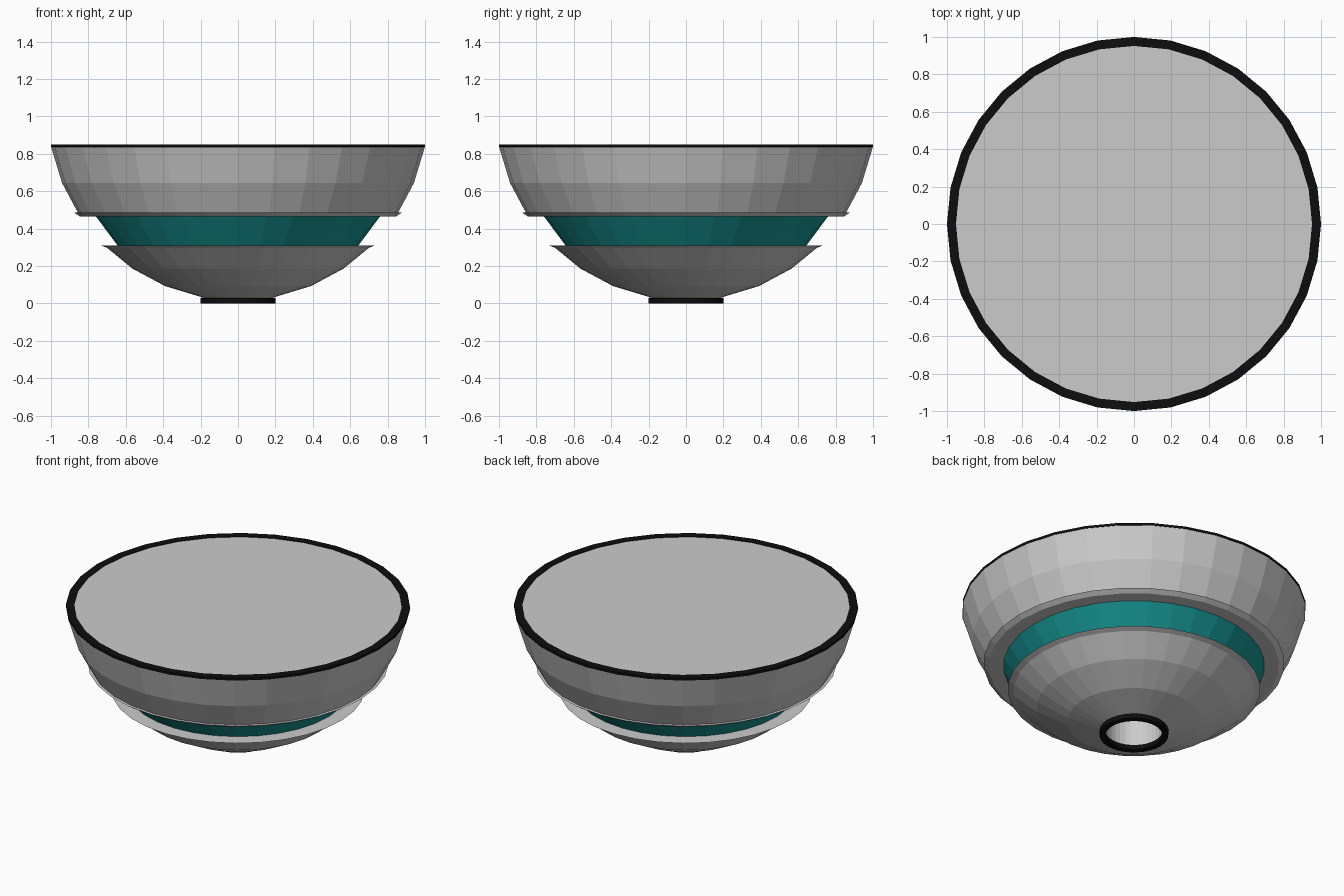
import bpy, bmesh
from math import sin, cos, pi

if "Cube" in bpy.data.objects:
    bpy.data.objects.remove(bpy.data.objects["Cube"])

SIDES = 32
R, LIFT = 1.018, 0.015   # sphere that the bowl is cut from


def material(name, rgb):
    m = bpy.data.materials.new(name)
    m.diffuse_color = (*rgb, 1)
    m.use_nodes = True
    m.node_tree.nodes["Principled BSDF"].inputs["Base Color"].default_value = m.diffuse_color
    return m


def lathe(name, profile, mat=None, closed=False):
    """Revolve (radius, z) points around z; radius 0 gives a pole."""
    bm = bmesh.new()
    rings = []
    for r, z in profile:
        if r == 0:
            rings.append([bm.verts.new((0, 0, z))] * SIDES)
        else:
            rings.append([bm.verts.new((r * cos(2 * pi * i / SIDES),
                                        r * sin(2 * pi * i / SIDES), z))
                          for i in range(SIDES)])
    pairs = list(zip(rings, rings[1:]))
    if closed:
        pairs.append((rings[-1], rings[0]))
    for a, b in pairs:
        for i in range(SIDES):
            j = (i + 1) % SIDES
            quad = [a[i], a[j], b[j], b[i]]
            bm.faces.new(list(dict.fromkeys(quad)))
    bmesh.ops.recalc_face_normals(bm, faces=bm.faces)
    me = bpy.data.meshes.new(name)
    bm.to_mesh(me)
    bm.free()
    ob = bpy.data.objects.new(name, me)
    bpy.context.collection.objects.link(ob)
    if mat:
        me.materials.append(mat)
    return ob


def sphere_point(n):
    a = n * pi / 16
    return (R * sin(a), LIFT + R * (1 - cos(a)))


black = material("black", (0.004, 0.004, 0.004))
teal = material("teal", (0.008, 0.30, 0.29))

# Upper bowl: lip underside, flared lip, curved wall, flat top
lathe("upper_bowl", [(0, 0.465), (0.845, 0.465), (0.875, 0.485), (0.856, 0.485),
                     sphere_point(6), sphere_point(7), (0.96, 0.847), (0, 0.847)])

# Black rim around the top
lathe("top_rim", [(0.952, 0.835), (1.0, 0.835), (1.0, 0.85), (0.952, 0.85)],
      black, closed=True)

# Recessed coloured band between the two bowls
lathe("recessed_band", [(0.64, 0.305), (0.762, 0.468)], teal)

# Lower bowl: central socket, curved wall, flared lip, flat ledge
lathe("lower_bowl", [(0, 0.27), (0.167, 0.27), (0.167, 0.02), sphere_point(1),
                     sphere_point(2), sphere_point(3), (0.70, 0.297),
                     (0.735, 0.31), (0, 0.31)])

# Black foot ring
lathe("foot_ring", [(0.165, 0), (0.2, 0), (0.2, 0.03), (0.165, 0.03)],
      black, closed=True)
